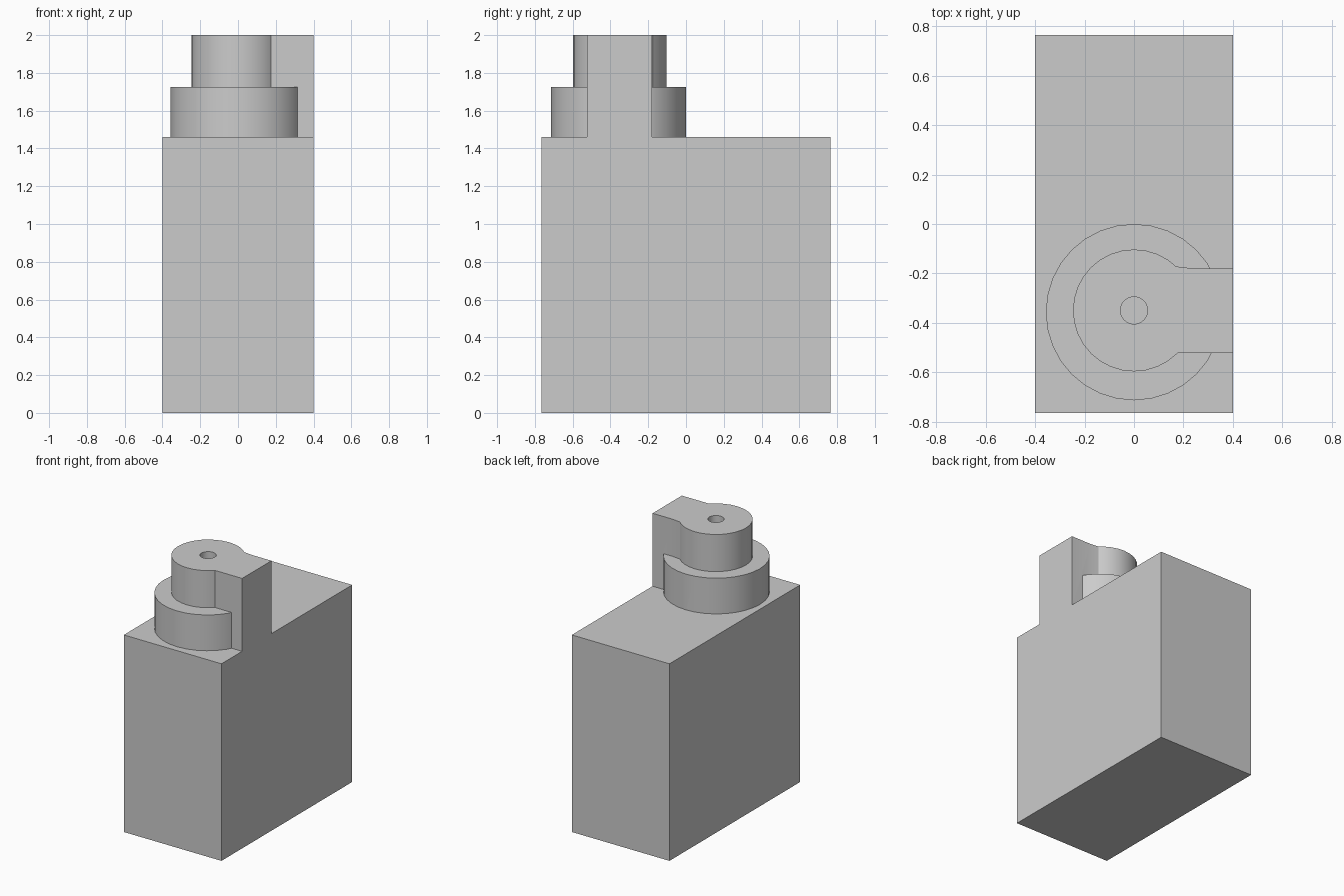
import bpy
import bmesh
from math import cos, sin, pi, radians

cube = bpy.data.objects.get("Cube")
if cube:
    bpy.data.objects.remove(cube, do_unlink=True)

grey = bpy.data.materials.new("light grey")
grey.use_nodes = True
grey.diffuse_color = (0.6, 0.6, 0.6, 1)
grey.node_tree.nodes["Principled BSDF"].inputs["Base Color"].default_value = (0.6, 0.6, 0.6, 1)


def prism(name, outline, bottom, top):
    """Extrude a flat counter-clockwise outline from bottom to top."""
    bm = bmesh.new()
    face = bm.faces.new([bm.verts.new((x, y, bottom)) for x, y in outline])
    result = bmesh.ops.extrude_face_region(bm, geom=[face])
    raised = [v for v in result["geom"] if isinstance(v, bmesh.types.BMVert)]
    bmesh.ops.translate(bm, verts=raised, vec=(0, 0, top - bottom))
    bmesh.ops.recalc_face_normals(bm, faces=bm.faces)
    mesh = bpy.data.meshes.new(name)
    bm.to_mesh(mesh)
    bm.free()
    mesh.materials.append(grey)
    obj = bpy.data.objects.new(name, mesh)
    bpy.context.collection.objects.link(obj)
    return obj


def circle(y, radius, sides=32):
    return [(radius * cos(2 * pi * i / sides), y + radius * sin(2 * pi * i / sides))
            for i in range(sides)]


def combine(target, tool, operation):
    """Merge a tool into the target or cut it away, then discard the tool."""
    bpy.context.view_layer.objects.active = target
    mod = target.modifiers.new("combine", "BOOLEAN")
    mod.operation = operation
    mod.solver = "EXACT"
    mod.object = tool
    bpy.ops.object.modifier_apply(modifier=mod.name)
    bpy.data.objects.remove(tool, do_unlink=True)


half_width, half_depth, deck, top = 0.4, 0.765, 1.46, 2.0
sunk = deck - 0.2

# Main block
body = prism("body", [(-half_width, -half_depth), (half_width, -half_depth),
                      (half_width, half_depth), (-half_width, half_depth)], 0, deck)

# Stepped round boss and the arm reaching the side of the block
collar = prism("collar", circle(-0.357, 0.357), sunk, 1.725)
neck = prism("neck", circle(-0.35, 0.247), sunk, top)
arm = prism("arm", [(0, -0.523), (half_width, -0.523), (half_width, -0.18),
                    (0.24, -0.18), (0.17, -0.172), (0, -0.172)], sunk, top)
for part in (collar, neck, arm):
    combine(body, part, "UNION")

# Bore in the top of the neck
bore = prism("bore", circle(-0.35, 0.055), deck, top + 0.1)
combine(body, bore, "DIFFERENCE")

# Smooth round walls with crisp edges
body.name = "block_with_stepped_boss"
bpy.ops.object.select_all(action="DESELECT")
body.select_set(True)
bpy.context.view_layer.objects.active = body
bpy.ops.object.shade_smooth_by_angle(angle=radians(25))
